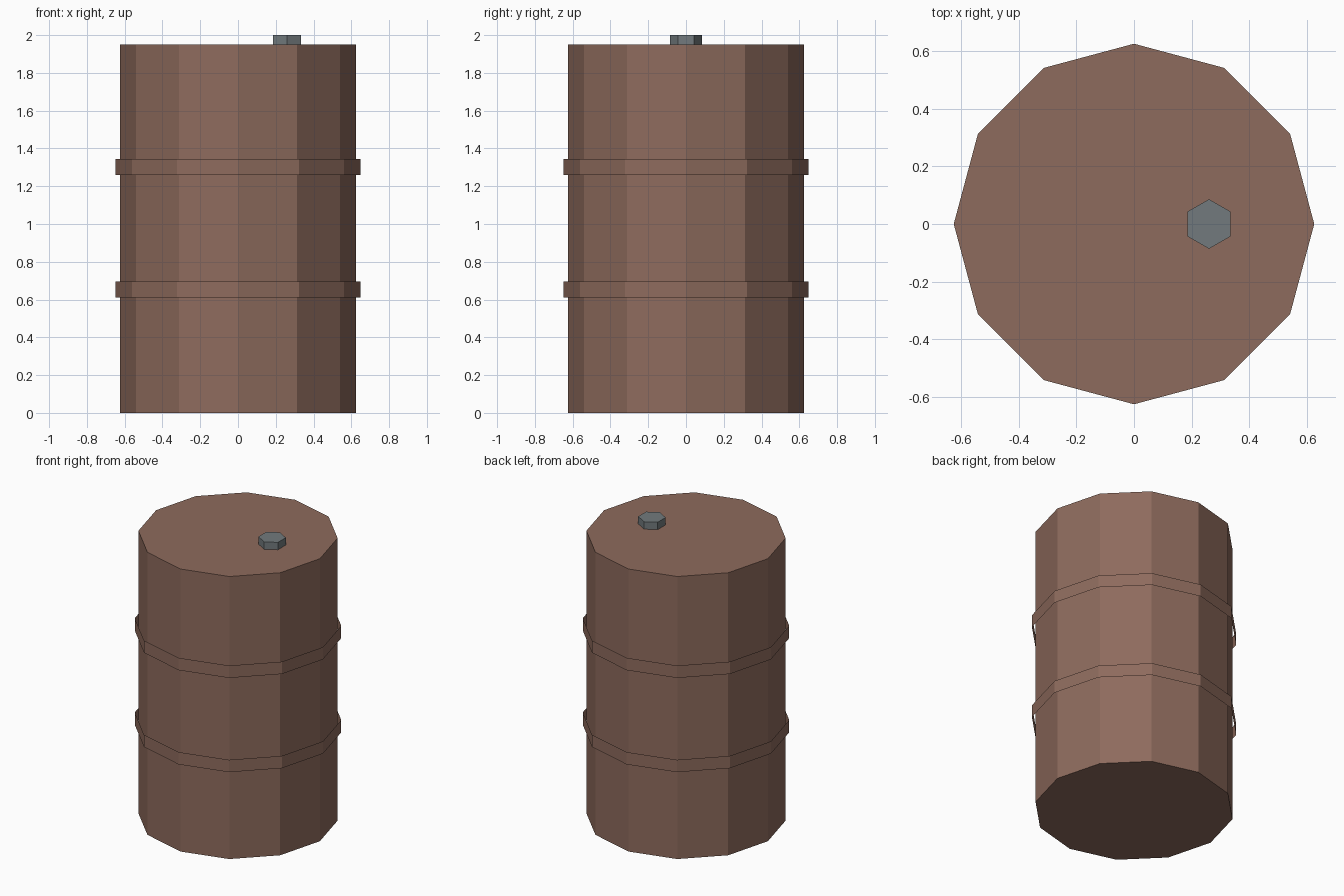
import bpy
import math

cube = bpy.data.objects.get("Cube")
if cube:
    bpy.data.objects.remove(cube, do_unlink=True)


def make_material(name, rgb):
    mat = bpy.data.materials.new(name)
    mat.use_nodes = True
    mat.diffuse_color = (*rgb, 1)
    mat.node_tree.nodes["Principled BSDF"].inputs["Base Color"].default_value = (*rgb, 1)
    return mat


def add_prism(name, sides, radius, bottom, top, mat, x=0, turn=0, fill="NGON"):
    bpy.ops.mesh.primitive_cylinder_add(
        vertices=sides, radius=radius, depth=top - bottom, end_fill_type=fill,
        location=(x, 0, (bottom + top) / 2), rotation=(0, 0, turn))
    obj = bpy.context.object
    obj.name = name
    obj.data.materials.append(mat)
    return obj


rust_brown = make_material("rust brown", (0.27, 0.147, 0.109))
steel_grey = make_material("steel grey", (0.168, 0.195, 0.205))

# Twelve-sided drum with closed ends
add_prism("drum_body", 12, 0.625, 0, 1.949, rust_brown)

# Open bands standing slightly off the wall
for name, bottom in (("lower_band", 0.61), ("upper_band", 1.26)):
    add_prism(name, 12, 0.648, bottom, bottom + 0.085, rust_brown, fill="NOTHING")

# Hexagonal bung on the lid
add_prism("bung", 6, 0.086, 1.945, 2, steel_grey, x=0.26)
